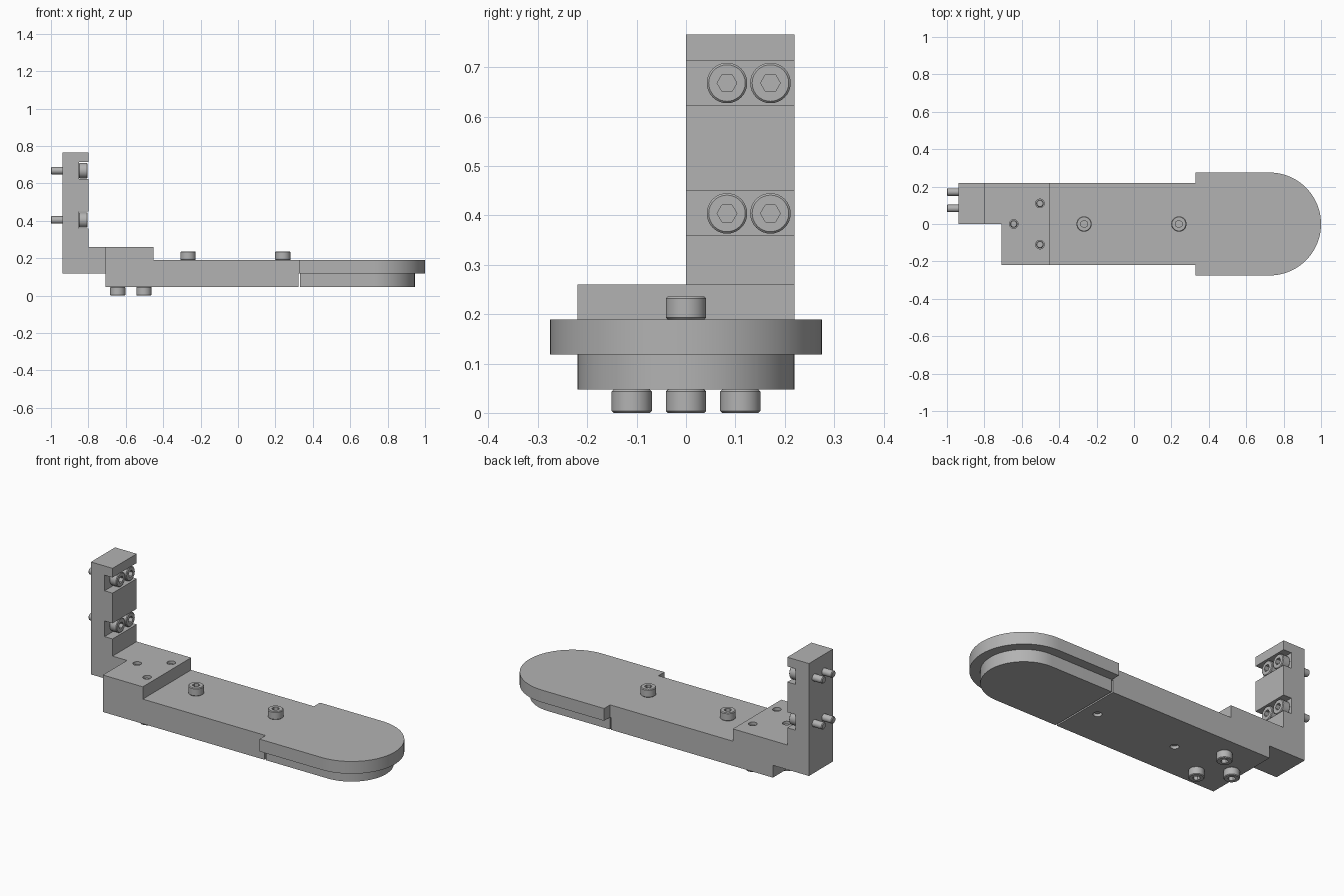
import bpy, bmesh
from math import pi, sin, cos, radians
from mathutils import Matrix

cube = bpy.data.objects.get("Cube")
if cube:
    bpy.data.objects.remove(cube, do_unlink=True)

grey = bpy.data.materials.new("plain grey")
grey.use_nodes = True
grey.diffuse_color = (0.45, 0.45, 0.45, 1)
grey.node_tree.nodes["Principled BSDF"].inputs["Base Color"].default_value = (0.45, 0.45, 0.45, 1)


def to_object(name, bm):
    bmesh.ops.recalc_face_normals(bm, faces=bm.faces)
    mesh = bpy.data.meshes.new(name)
    bm.to_mesh(mesh)
    bm.free()
    mesh.materials.append(grey)
    obj = bpy.data.objects.new(name, mesh)
    bpy.context.collection.objects.link(obj)
    return obj


def prism(name, outline, z0, z1):
    bm = bmesh.new()
    face = bm.faces.new([bm.verts.new((x, y, z0)) for x, y in outline])
    grown = bmesh.ops.extrude_face_region(bm, geom=[face])["geom"]
    bmesh.ops.translate(bm, vec=(0, 0, z1 - z0),
                        verts=[v for v in grown if isinstance(v, bmesh.types.BMVert)])
    return to_object(name, bm)


def box(name, x0, x1, y0, y1, z0, z1):
    return prism(name, [(x0, y0), (x1, y0), (x1, y1), (x0, y1)], z0, z1)


def rod(name, radius, sides, x, y, z0, z1):
    bm = bmesh.new()
    bmesh.ops.create_cone(bm, cap_ends=True, segments=sides, radius1=radius, radius2=radius,
                          depth=z1 - z0, matrix=Matrix.Translation((x, y, (z0 + z1) / 2)))
    return to_object(name, bm)


def combine(obj, other, operation):
    # Apply a boolean and discard the helper
    other.hide_render = True
    mod = obj.modifiers.new("combine", 'BOOLEAN')
    mod.operation, mod.object, mod.solver = operation, other, 'EXACT'
    select(obj)
    bpy.ops.object.modifier_apply(modifier=mod.name)
    bpy.data.objects.remove(other, do_unlink=True)


def select(obj):
    bpy.ops.object.select_all(action='DESELECT')
    obj.select_set(True)
    bpy.context.view_layer.objects.active = obj


def finish(obj):
    # Merge coplanar faces, then smooth only the round surfaces
    bm = bmesh.new()
    bm.from_mesh(obj.data)
    bmesh.ops.remove_doubles(bm, verts=bm.verts, dist=1e-5)
    bmesh.ops.dissolve_limit(bm, angle_limit=radians(0.5), verts=bm.verts, edges=bm.edges)
    bm.to_mesh(obj.data)
    bm.free()
    select(obj)
    bpy.ops.object.shade_smooth_by_angle(angle=radians(25))


def rounded_end(x0, half_width, centre=0.725, steps=40):
    arc = [-pi / 2 + pi * i / steps for i in range(steps + 1)]
    return ([(x0, half_width), (x0, -half_width)]
            + [(centre + half_width * cos(a), half_width * sin(a)) for a in arc])


# Heights of the base, the lap joint, the deck and the bracket foot
BASE, LAP, DECK, FOOT = 0.047, 0.118, 0.189, 0.26
W = 0.22
deck_bolts = [(-0.267, 0), (0.24, 0)]
foot_bolts = [(-0.643, 0), (-0.503, 0.11), (-0.503, -0.11)]
post_bolts = [(y, z) for y in (0.083, 0.171) for z in (0.404, 0.668)]

# Arm with bracket foot, upright post and rounded plate
arm = box("bracket_arm", -0.708, 0.323, -W, W, BASE, LAP)
combine(arm, box("deck", -0.5, 0.33, -W, W, LAP, DECK), 'UNION')
combine(arm, prism("end_plate", rounded_end(0.33, 0.275), LAP, DECK), 'UNION')
foot = [(-0.938, 0), (-0.708, 0), (-0.708, -W), (-0.453, -W), (-0.453, W), (-0.938, W)]
combine(arm, prism("foot", foot, LAP, FOOT), 'UNION')
combine(arm, box("post", -0.938, -0.8, 0, W, LAP, 0.766), 'UNION')

# Slots across the post and bolt holes
for y, z in post_bolts[:2]:
    combine(arm, box("slot", -0.851, -0.7, -0.1, 0.4, z - 0.045, z + 0.045), 'DIFFERENCE')
for x, y in deck_bolts + foot_bolts:
    combine(arm, rod("hole", 0.023, 32, x, y, -0.1, 0.4), 'DIFFERENCE')
finish(arm)

# Smaller rounded pad below the plate
finish(prism("lower_pad", rounded_end(0.332, W), BASE, LAP))


def bolt(name, length, place):
    # Lathe the bolt about z, head upwards from z = 0
    r, h, c, s = 0.041, 0.047, 0.004, 0.02
    profile = [(0, -length), (s - c, -length), (s, c - length), (s, 0), (r - c, 0),
               (r, c), (r, h - c), (r - c, h), (0, h)]
    bm = bmesh.new()
    verts = [bm.verts.new((x, 0, z)) for x, z in profile]
    edges = [bm.edges.new(pair) for pair in zip(verts, verts[1:])]
    bmesh.ops.spin(bm, geom=verts + edges, cent=(0, 0, 0), axis=(0, 0, 1),
                   angle=2 * pi, steps=32, use_duplicate=False)
    bmesh.ops.remove_doubles(bm, verts=bm.verts, dist=1e-5)
    obj = to_object(name, bm)
    combine(obj, rod("socket", s, 6, 0, 0, h / 2, 2 * h), 'DIFFERENCE')
    finish(obj)
    obj.matrix_world = place


for x, y in deck_bolts:
    bolt("deck_bolt", 0.13, Matrix.Translation((x, y, DECK)))
for x, y in foot_bolts:
    bolt("foot_bolt", 0.2, Matrix.Translation((x, y, BASE)) @ Matrix.Rotation(pi, 4, 'X'))
for y, z in post_bolts:
    bolt("post_bolt", 0.149, Matrix.Translation((-0.851, y, z)) @ Matrix.Rotation(pi / 2, 4, 'Y'))
